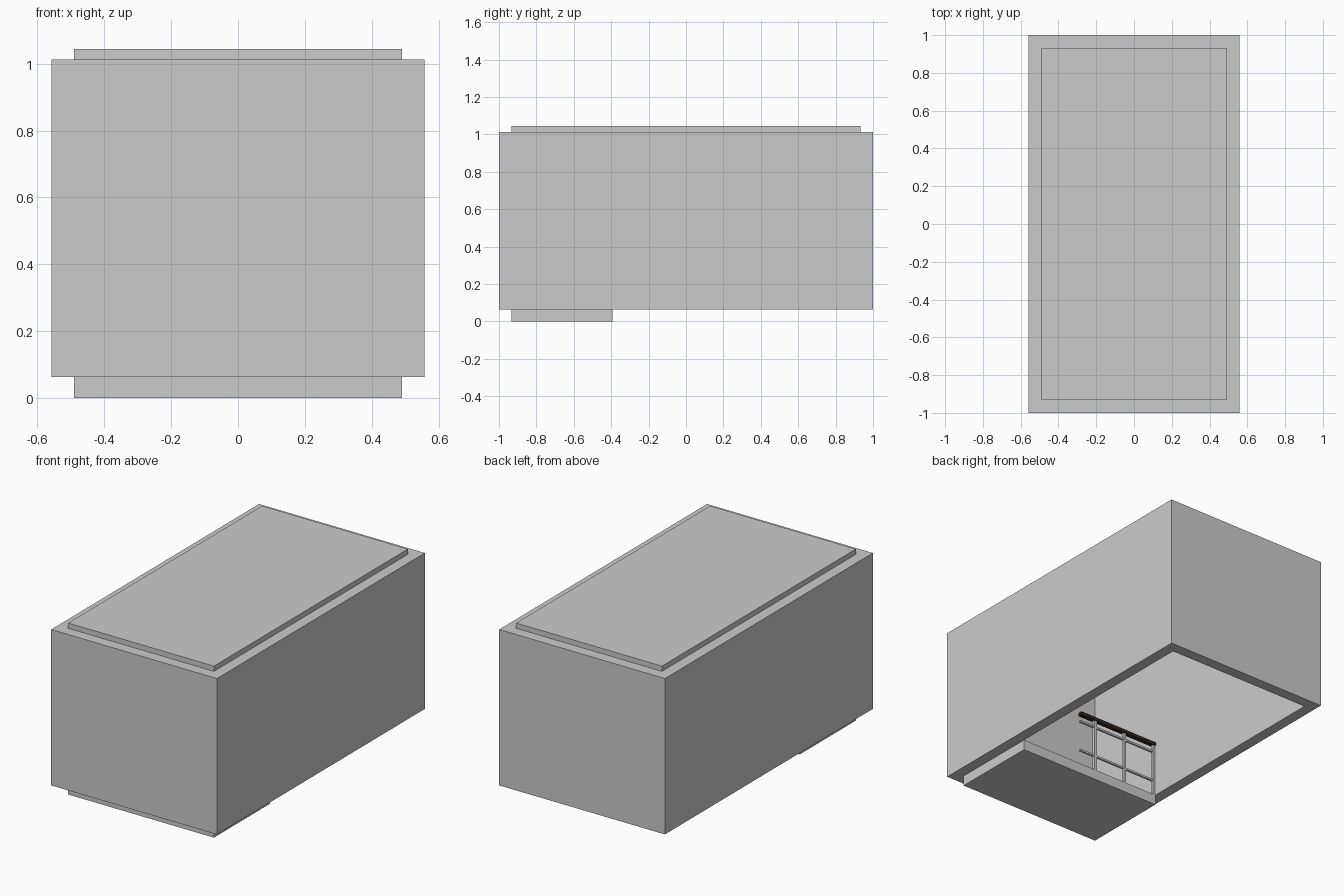
import bpy, bmesh

if "Cube" in bpy.data.objects:
    bpy.data.objects.remove(bpy.data.objects["Cube"])


def material(name, rgb):
    m = bpy.data.materials.new(name)
    m.diffuse_color = (*rgb, 1)
    m.use_nodes = True
    m.node_tree.nodes["Principled BSDF"].inputs["Base Color"].default_value = m.diffuse_color
    return m


def box(name, lo, hi, mat=None):
    """Axis-aligned box between two corners."""
    bm = bmesh.new()
    bmesh.ops.create_cube(bm, size=1)
    for v in bm.verts:
        v.co = [lo[i] + (v.co[i] + 0.5) * (hi[i] - lo[i]) for i in range(3)]
    me = bpy.data.meshes.new(name)
    bm.to_mesh(me)
    bm.free()
    ob = bpy.data.objects.new(name, me)
    bpy.context.collection.objects.link(ob)
    if mat:
        me.materials.append(mat)
    return ob


def wall_ring(name, outer, inner, z0, z1):
    """Four joined walls: square ring raised into a tube with thick rims."""
    bm = bmesh.new()
    corners = [(-1, -1), (1, -1), (1, 1), (-1, 1)]
    loops = [[bm.verts.new((sx * r[0], sy * r[1], z)) for sx, sy in corners]
             for r, z in ((outer, z0), (outer, z1), (inner, z1), (inner, z0))]
    for k in range(4):
        a, b = loops[k], loops[(k + 1) % 4]
        for i in range(4):
            j = (i + 1) % 4
            bm.faces.new((a[i], a[j], b[j], b[i]))
    bmesh.ops.recalc_face_normals(bm, faces=bm.faces)
    me = bpy.data.meshes.new(name)
    bm.to_mesh(me)
    bm.free()
    ob = bpy.data.objects.new(name, me)
    bpy.context.collection.objects.link(ob)


HX, HY = 0.558, 1.0            # outer half sizes
IX, IY = 0.491, 0.933          # inner half sizes
BASE, TOP, ROOF = 0.063, 1.012, 1.044
EDGE = -0.394                  # open edge of the loft floor

# Shell
wall_ring("walls", (HX, HY), (IX, IY), BASE, TOP)
box("roof_slab", (-IX, -IY, TOP), (IX, IY, ROOF))
box("loft_floor", (-IX, -IY, 0), (IX, EDGE, BASE))

# Railing along the open floor edge
wood = material("dark_wood", (0.03, 0.02, 0.015))
rail_y, rail_end = EDGE - 0.011, 0.065
for i, x in enumerate((-0.482, -0.265, -0.045)):
    box(f"railing_post_{i + 1}", (x - 0.009, rail_y - 0.009, BASE),
        (x + 0.009, rail_y + 0.009, 0.395))
for i, z in enumerate((0.16, 0.35)):
    box(f"railing_bar_{i + 1}", (-IX, rail_y - 0.006, z - 0.006),
        (rail_end, rail_y + 0.006, z + 0.006))
box("handrail", (-IX, rail_y - 0.014, 0.39), (rail_end, rail_y + 0.014, 0.41), wood)
